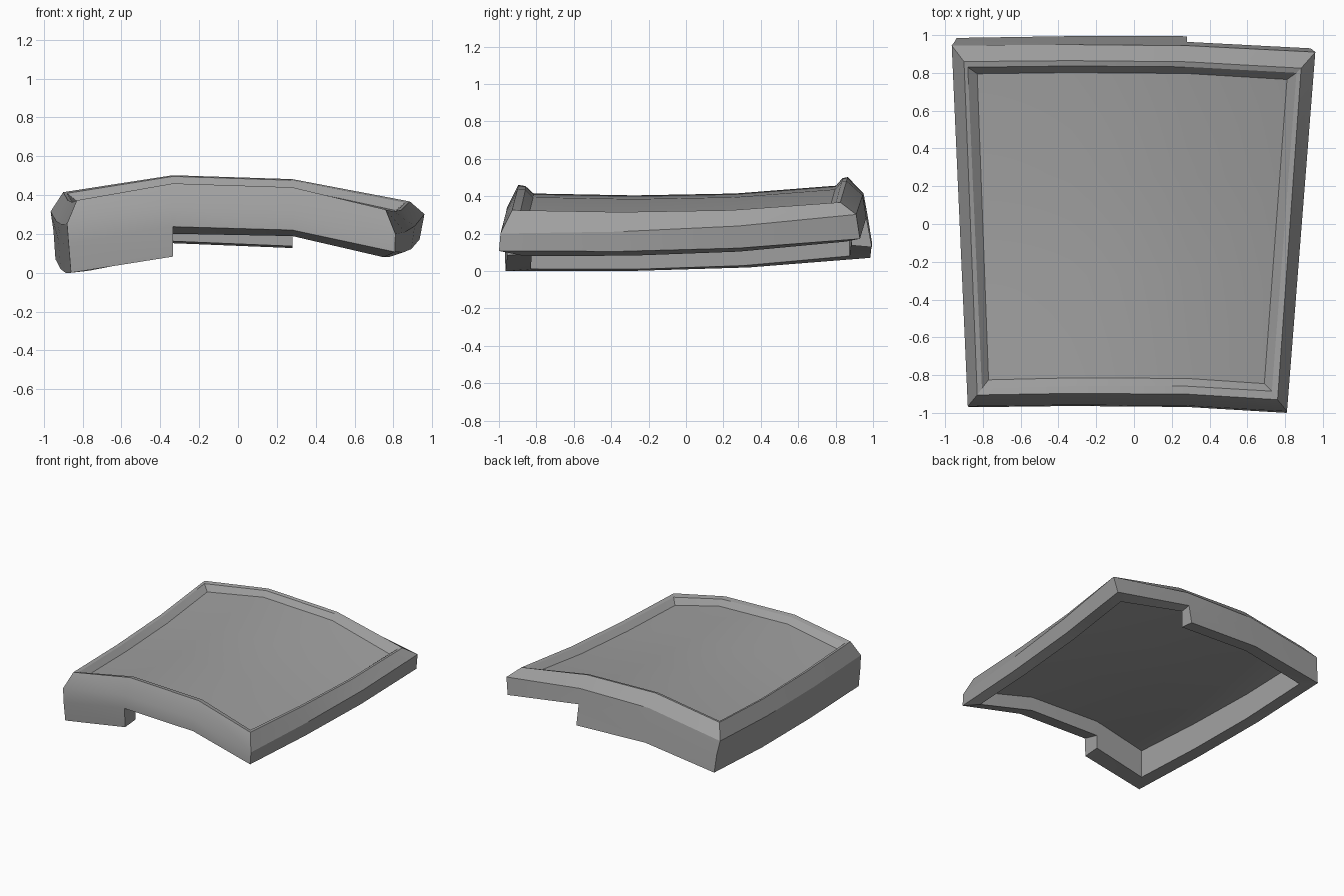
import bpy
import bmesh
from mathutils import Vector

if "Cube" in bpy.data.objects:
    bpy.data.objects.remove(bpy.data.objects["Cube"], do_unlink=True)

grey = bpy.data.materials.new("plain_grey")
grey.use_nodes = True
grey.diffuse_color = (0.35, 0.35, 0.35, 1)
grey.node_tree.nodes["Principled BSDF"].inputs["Base Color"].default_value = grey.diffuse_color

# Saddle shape: crown across the width, dip along the length, slight bow
CROWN = (0.373, 0.46, 0.44, 0.325)
DIP = (0, -0.01, 0, 0.042)
BOW = (0, 0.016, 0.022, 0)
FOLDS = {1: -0.335, 2: 0.28}   # x of the two lengthwise folds


def point(corners, i, j):
    """Station (i, j) between front left, front right, back right, back left."""
    fl, fr, br, bl = [Vector(c) for c in corners]
    left, right = fl.lerp(bl, j / 3), fr.lerp(br, j / 3)
    x = FOLDS.get(i, left.x if i == 0 else right.x)
    p = left.lerp(right, (x - left.x) / (right.x - left.x))
    return p + Vector((0, BOW[i], CROWN[i] + DIP[j]))


# Anticlockwise walk around the edge
EDGE = ([(i, 0) for i in range(3)] + [(3, j) for j in range(3)]
        + [(3 - i, 3) for i in range(3)] + [(0, 3 - j) for j in range(3)])


def ring(corners):
    return [point(corners, i, j) for i, j in EDGE]


# Edge loops from the sunken panel outward and down to the underside
panel = [(-.77, -.825, -.046), (.69, -.845, -.046), (.81, .765, -.046), (-.83, .795, -.046)]
lip = [(-.805, -.87, -.006), (.73, -.885, -.006), (.86, .80, -.006), (-.88, .83, -.006)]
ridge = [(-.83, -.905, 0), (.76, -.93, 0), (.885, .825, 0), (-.90, .86, 0)]
shoulder = [(-.88, -.965, -.12), (.81, -.992, -.125), (.96, .91, -.065), (-.965, .945, -.10)]
base = [(-.872, -.97, -.225), (.808, -1, -.218), (.935, .93, -.195), (-.95, .965, -.20)]
inner = [(-.77, -.83, -.265), (.75, -.865, -.245), (.845, .855, -.21), (-.855, .875, -.21)]
skirt = [(-.86, -.965, -.373), (.78, -.985, -.385), (.93, .965, -.36), (-.94, .985, -.345)]
skirt_inner = [(a[0], a[1], b[2] + .01) for a, b in zip(inner, skirt)]
under = [(x, y, -.14) for x, y, z in inner]


def make(name, faces):
    bm = bmesh.new()
    for f in faces:
        bm.faces.new([bm.verts.new(p) for p in f])
    bmesh.ops.remove_doubles(bm, verts=bm.verts, dist=0.0005)
    mesh = bpy.data.meshes.new(name)
    bm.to_mesh(mesh)
    bm.free()
    obj = bpy.data.objects.new(name, mesh)
    mesh.materials.append(grey)
    bpy.context.collection.objects.link(obj)
    bpy.ops.object.select_all(action='DESELECT')
    obj.select_set(True)
    bpy.context.view_layer.objects.active = obj
    bpy.ops.object.shade_smooth_by_angle(angle=0.43)


def band(a, b, segments):
    ra, rb = ring(a), ring(b)
    return [(ra[k], rb[k], rb[(k + 1) % 12], ra[(k + 1) % 12]) for k in segments]


def grid(corners, flip=False):
    quads = [[point(corners, i + a, j + b) for a, b in ((0, 0), (1, 0), (1, 1), (0, 1))]
             for i in range(3) for j in range(3)]
    return [q[::-1] for q in quads] if flip else quads


# Sunken top and hollow underside
make("top_panel", grid(panel))
make("underside", grid(under, flip=True))

# Raised rim, with its bottom left open where the deep skirt continues
DEEP = (7, 8, 9, 10, 11, 0)
SHALLOW = [k for k in range(12) if k not in DEEP]
loops = [panel, lip, ridge, shoulder, base]
rim = []
for a, b in zip(loops, loops[1:]):
    rim += band(a, b, range(12))
rim += band(base, inner, SHALLOW) + band(inner, under, range(12))

# Deep skirt around one side, with stepped ends
skirt_loops = (base, skirt, skirt_inner, inner)
for a, b in zip(skirt_loops, skirt_loops[1:]):
    rim += band(a, b, DEEP)
rings = [ring(c) for c in skirt_loops]
rim += [[r[1] for r in rings], [r[7] for r in rings][::-1]]
make("rim_and_skirt", rim)
